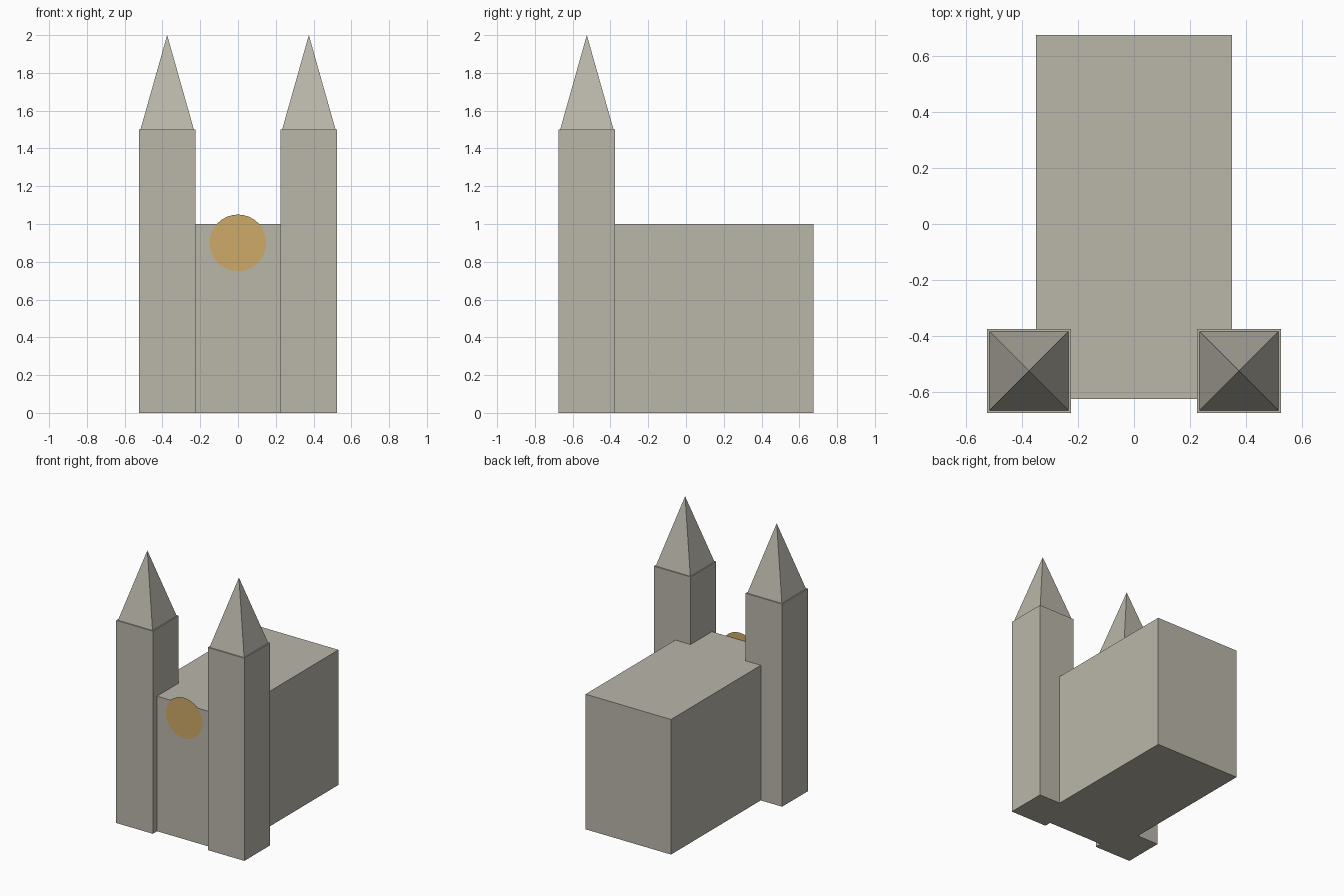
import bpy
import math

if "Cube" in bpy.data.objects:
    bpy.data.objects.remove(bpy.data.objects["Cube"])


def make_material(name, rgb):
    mat = bpy.data.materials.new(name)
    mat.diffuse_color = (*rgb, 1.0)
    mat.use_nodes = True
    mat.node_tree.nodes["Principled BSDF"].inputs["Base Color"].default_value = mat.diffuse_color
    return mat


stone = make_material("pale_stone", (0.49, 0.47, 0.40))
gold = make_material("amber_glass", (0.62, 0.40, 0.135))


def finish(name, mat):
    obj = bpy.context.object
    obj.name = name
    obj.data.materials.append(mat)
    return obj


def box(name, x, y, z, mat):
    """Box from (min, max) ranges on each axis."""
    bpy.ops.mesh.primitive_cube_add(size=1, location=[sum(r) / 2 for r in (x, y, z)])
    obj = finish(name, mat)
    obj.scale = [r[1] - r[0] for r in (x, y, z)]
    bpy.ops.object.transform_apply(location=False, rotation=False, scale=True)
    return obj


# Main hall
box("nave", (-0.35, 0.35), (-0.625, 0.675), (0, 1), stone)

# Twin front towers with four-sided spires
for side, sx in (("left", -1), ("right", 1)):
    cx, cy, half = sx * 0.375, -0.525, 0.15
    box(side + "_tower", (cx - half, cx + half), (cy - half, cy + half), (0, 1.5), stone)
    bpy.ops.mesh.primitive_cone_add(vertices=4, radius1=0.2, radius2=0, depth=0.5,
                                    location=(cx, cy, 1.75),
                                    rotation=(0, 0, math.pi / 4))
    finish(side + "_spire", stone)

# Round window standing just proud of the front wall
bpy.ops.mesh.primitive_circle_add(vertices=32, radius=0.15, fill_type='NGON',
                                  location=(0, -0.63, 0.9),
                                  rotation=(math.pi / 2, 0, 0))
finish("rose_window", gold)
